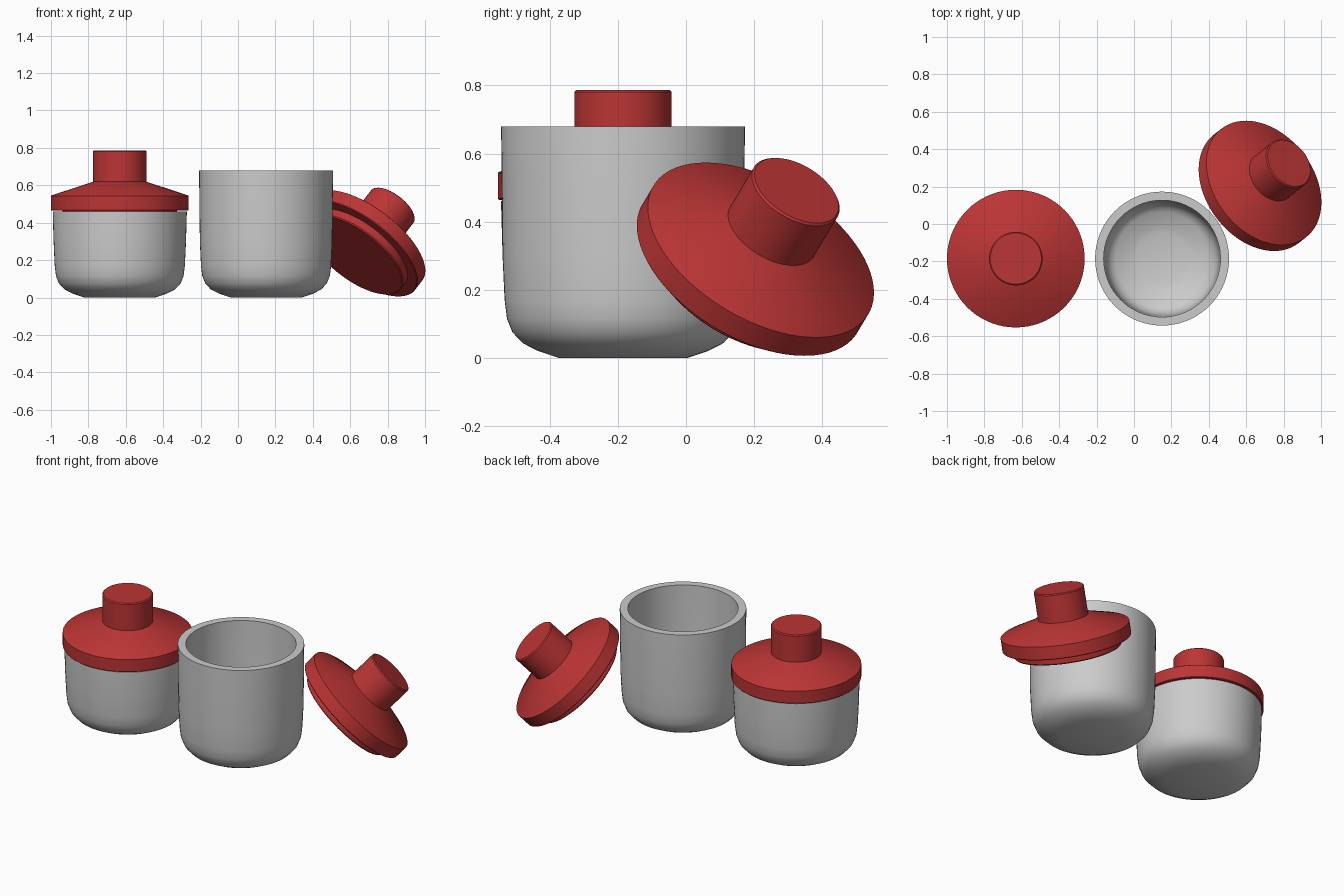
import bpy, bmesh, math
from mathutils import Vector

if "Cube" in bpy.data.objects:
    bpy.data.objects.remove(bpy.data.objects["Cube"])

SEG = 72


def lathe(name, profile, location, axis=(0, 0, 1), material=None):
    """Revolve an (r, z) profile around z, capping both ends at the axis."""
    bm = bmesh.new()
    rings = []
    for r, z in profile:
        if r == 0:
            rings.append([bm.verts.new((0, 0, z))])
        else:
            rings.append([bm.verts.new((r * math.cos(2 * math.pi * i / SEG),
                                        r * math.sin(2 * math.pi * i / SEG), z))
                          for i in range(SEG)])
    for a, b in zip(rings, rings[1:]):
        for i in range(SEG):
            j = (i + 1) % SEG
            if len(a) == 1:
                bm.faces.new((a[0], b[j], b[i]))
            elif len(b) == 1:
                bm.faces.new((a[i], a[j], b[0]))
            else:
                bm.faces.new((a[i], a[j], b[j], b[i]))
    bmesh.ops.recalc_face_normals(bm, faces=bm.faces)
    mesh = bpy.data.meshes.new(name)
    bm.to_mesh(mesh)
    bm.free()
    obj = bpy.data.objects.new(name, mesh)
    bpy.context.collection.objects.link(obj)
    obj.location = location
    obj.rotation_euler = Vector(axis).to_track_quat('Z', 'Y').to_euler()
    if material:
        mesh.materials.append(material)
    bpy.ops.object.select_all(action='DESELECT')
    obj.select_set(True)
    bpy.context.view_layer.objects.active = obj
    bpy.ops.object.shade_smooth_by_angle(angle=math.radians(30))
    return obj


def jar_profile(h):
    # outside from the foot up, over the rim, then down the inside
    return [(0, 0), (0.19, 0), (0.25, 0.02), (0.295, 0.043), (0.325, 0.075),
            (0.341, 0.115), (0.348, 0.17), (0.354, 0.30), (0.358, h - 0.02),
            (0.358, h), (0.312, h), (0.312, h - 0.02), (0.308, 0.30),
            (0.303, 0.17), (0.294, 0.125), (0.275, 0.097), (0.25, 0.08),
            (0.17, 0.055), (0.14, 0.046), (0, 0.045)]


red = bpy.data.materials.new("red")
red.diffuse_color = (0.5, 0.035, 0.035, 1)
red.use_nodes = True
red.node_tree.nodes["Principled BSDF"].inputs["Base Color"].default_value = red.diffuse_color

# lid: plug lip, overhanging rim, sloped top and knob; z = 0 is the rim underside
lid_profile = [(0, -0.048), (0.30, -0.048), (0.306, -0.042), (0.306, 0),
               (0.364, 0), (0.368, 0.004), (0.368, 0.079), (0.364, 0.082),
               (0.143, 0.155), (0.143, 0.317), (0.137, 0.323), (0, 0.323)]

# short jar with its lid on
lathe("short_jar", jar_profile(0.46), (-0.632, -0.185, 0))
lathe("short_jar_lid", lid_profile, (-0.632, -0.185, 0.464), material=red)

# tall open jar with its lid leaning against it
lathe("tall_jar", jar_profile(0.68), (0.15, -0.185, 0))
lathe("tall_jar_lid", lid_profile, (0.651, 0.186, 0.26),
      axis=(0.55, 0.43, 0.716), material=red)
